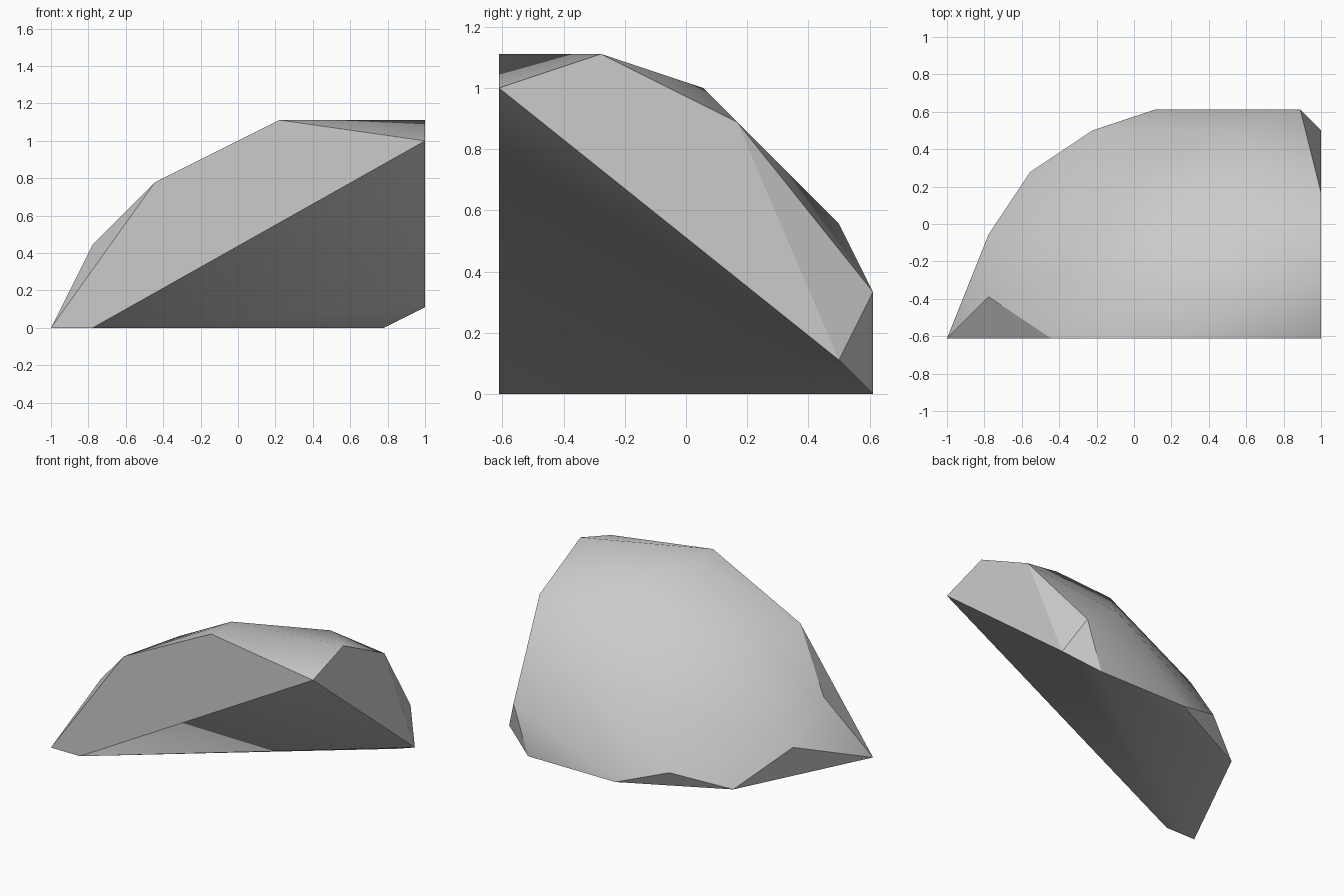
import bpy
import bmesh
import math
from mathutils import Vector

cube = bpy.data.objects.get("Cube")
if cube:
    bpy.data.objects.remove(cube, do_unlink=True)

# Corner points of the chipped stone, in whole steps of its modelling grid
STEP = 1 / 9
SIZE = Vector((18, 11, 10))
front_rim = [(0, 0, 0), (2, 0, 0), (5, 0, 7), (11, 0, 10), (18, 0, 9)]
side_rim = [(18, 3, 10), (18, 7, 8), (18, 10, 1), (17, 11, 3), (16, 11, 0)]
back_rim = [(10, 11, 0), (7, 10, 1), (4, 8, 0), (2, 5, 2), (2, 2, 4)]
crown = [(15, 6, 9), (14, 10, 5), (12, 7, 8), (11, 2, 10), (6, 4, 7), (7, 8, 4)]


def make_material(name, colour):
    material = bpy.data.materials.new(name)
    material.use_nodes = True
    material.diffuse_color = colour
    shader = next(n for n in material.node_tree.nodes if n.type == "BSDF_PRINCIPLED")
    shader.inputs["Base Color"].default_value = colour
    shader.inputs["Roughness"].default_value = 0.9
    return material


def make_hull(name, points, material):
    """Wrap a convex faceted solid around the grid points."""
    bm = bmesh.new()
    offset = Vector((SIZE.x / 2, SIZE.y / 2, 0))
    for point in points:
        bm.verts.new((Vector(point) - offset) * STEP)
    hull = bmesh.ops.convex_hull(bm, input=bm.verts)
    loose = {g for g in hull["geom_interior"] if isinstance(g, bmesh.types.BMVert)}
    bmesh.ops.delete(bm, geom=list(loose), context="VERTS")
    # Merge triangles that share one flat facet
    bmesh.ops.dissolve_limit(bm, angle_limit=math.radians(0.5),
                             verts=bm.verts, edges=bm.edges)
    bmesh.ops.recalc_face_normals(bm, faces=bm.faces)
    mesh = bpy.data.meshes.new(name)
    bm.to_mesh(mesh)
    bm.free()
    mesh.materials.append(material)
    obj = bpy.data.objects.new(name, mesh)
    bpy.context.collection.objects.link(obj)
    return obj


# Stone body: soft crown, crisp broken sides
stone_grey = make_material("stone grey", (0.6, 0.6, 0.6, 1))
rock = make_hull("rock", front_rim + side_rim + back_rim + crown, stone_grey)

bpy.ops.object.select_all(action="DESELECT")
rock.select_set(True)
bpy.context.view_layer.objects.active = rock
bpy.ops.object.shade_smooth_by_angle(angle=math.radians(30))
